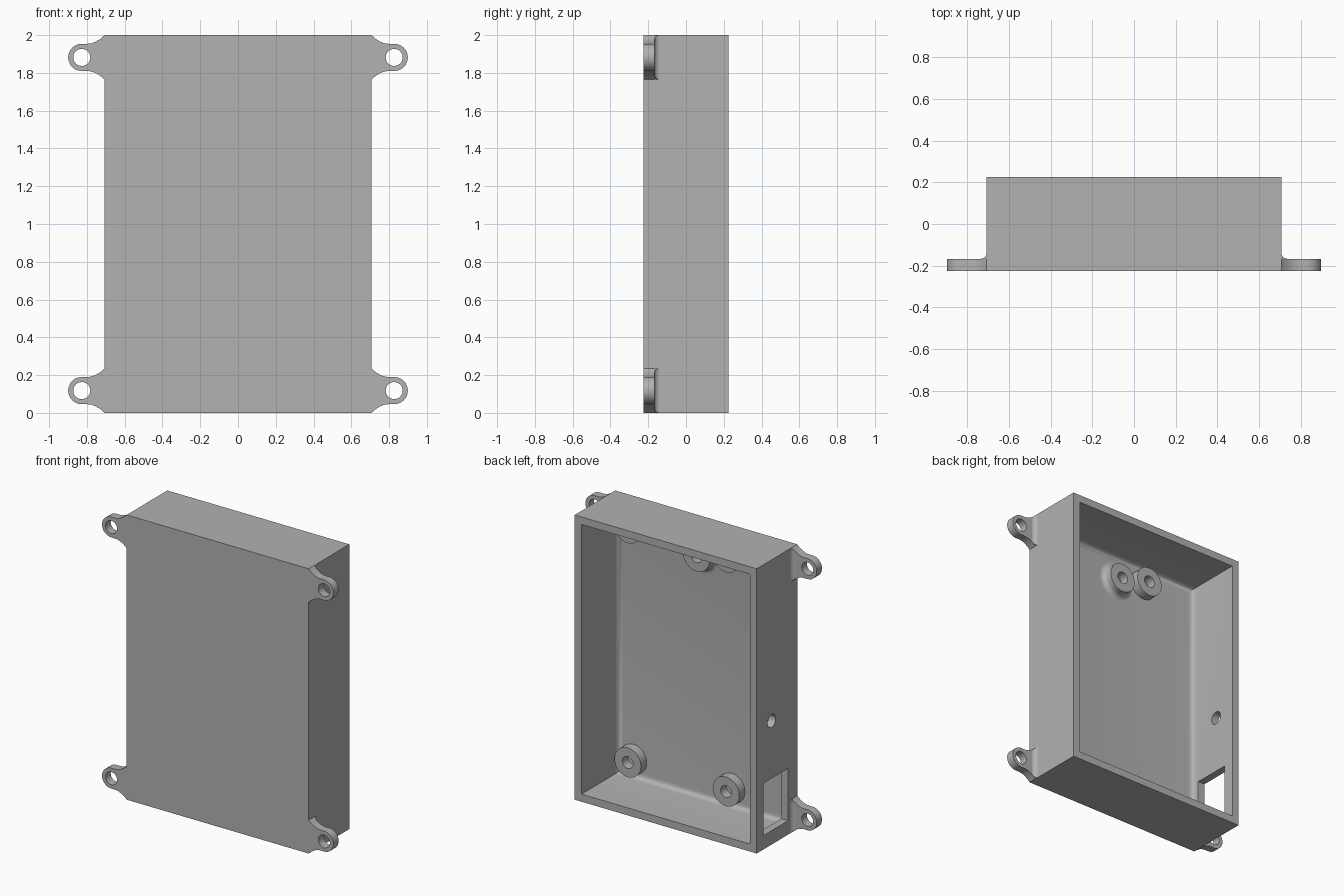
import bpy, bmesh, math
from mathutils import Matrix, Vector

if "Cube" in bpy.data.objects:
    bpy.data.objects.remove(bpy.data.objects["Cube"], do_unlink=True)

GREY = bpy.data.materials.new("plain grey")
GREY.use_nodes = True
GREY.diffuse_color = (0.445, 0.445, 0.445, 1)
GREY.node_tree.nodes["Principled BSDF"].inputs["Base Color"].default_value = GREY.diffuse_color

W, D, H = 0.707, 0.225, 2.0      # half width, half depth, height
WALL, FLOOR = 0.053, 0.045
FLOOR_Y = -D + FLOOR
TAB_Y = -0.167                   # back face of the mounting tabs
BOSS_Y = -0.115                  # top face of the standoffs


def finish(bm, name):
    bmesh.ops.recalc_face_normals(bm, faces=bm.faces)
    mesh = bpy.data.meshes.new(name)
    bm.to_mesh(mesh)
    bm.free()
    mesh.materials.append(GREY)
    ob = bpy.data.objects.new(name, mesh)
    bpy.context.collection.objects.link(ob)
    return ob


def activate(ob):
    bpy.ops.object.select_all(action="DESELECT")
    ob.select_set(True)
    bpy.context.view_layer.objects.active = ob


def smooth(ob):
    activate(ob)
    bpy.ops.object.shade_smooth_by_angle(angle=math.radians(35))


def box(name, lo, hi, floor_fillet=0):
    bm = bmesh.new()
    lo, hi = Vector(lo), Vector(hi)
    size = Matrix.Diagonal((*(hi - lo), 1))
    bmesh.ops.create_cube(bm, size=1, matrix=Matrix.Translation((lo + hi) / 2) @ size)
    if floor_fillet:
        edges = [e for e in bm.edges if all(abs(v.co.y - lo.y) < 1e-5 for v in e.verts)]
        bmesh.ops.bevel(bm, geom=edges, offset=floor_fillet, segments=6,
                        profile=0.5, affect="EDGES")
    return finish(bm, name)


def cylinder(name, centre, radius, length, axis):
    bm = bmesh.new()
    turn = Matrix.Rotation(math.pi / 2, 4, "Y" if axis == "X" else "X")
    bmesh.ops.create_cone(bm, cap_ends=True, segments=40, radius1=radius, radius2=radius,
                          depth=length, matrix=Matrix.Translation(centre) @ turn)
    return finish(bm, name)


def cut(ob, cutter):
    cutter.hide_render = True
    mod = ob.modifiers.new("cut", "BOOLEAN")
    mod.operation, mod.solver, mod.object = "DIFFERENCE", "EXACT", cutter
    activate(ob)
    bpy.ops.object.modifier_apply(modifier=mod.name)
    bpy.data.objects.remove(cutter, do_unlink=True)


def prism(name, loop, offset):
    """Extrude a closed loop of points, each by offset(point)."""
    bm = bmesh.new()
    a = [bm.verts.new(p) for p in loop]
    b = [bm.verts.new(offset(p)) for p in loop]
    bm.faces.new(a)
    bm.faces.new(b)
    for i in range(len(a)):
        j = (i + 1) % len(a)
        bm.faces.new((a[i], a[j], b[j], b[i]))
    return finish(bm, name)


# Open-backed tray with a filleted floor, a port and a round hole in its right wall
case = box("case", (-W, -D, 0), (W, D, H))
cut(case, box("cavity", (-W + WALL, FLOOR_Y, WALL), (W - WALL, D + 0.1, H - WALL), 0.04))
cut(case, box("port", (-W - 0.1, -0.123, 0.098), (-W + 0.1, 0.148, 0.465)))
cut(case, cylinder("cable_hole", (-W, 0.059, 0.868), 0.045, 0.2, "X"))
smooth(case)


# Standoffs: hollow posts on the floor
def standoff(name, x, z, flare=0):
    r, hole = 0.103, 0.042
    profile = [(hole, FLOOR_Y - 0.005), (hole, BOSS_Y), (r, BOSS_Y)]
    for i in range(7):
        t = i / 6 * math.pi / 2
        profile.append((r + flare * (1 - math.cos(t)), FLOOR_Y + flare * (1 - math.sin(t))))
        if not flare:
            break
    bm = bmesh.new()
    verts = [bm.verts.new((x + p, y, z)) for p, y in profile]
    edges = [bm.edges.new(pair) for pair in zip(verts, verts[1:])]
    bmesh.ops.spin(bm, geom=verts + edges, cent=(x, 0, z), axis=(0, 1, 0),
                   angle=2 * math.pi, steps=40, use_merge=False)
    bmesh.ops.remove_doubles(bm, verts=bm.verts, dist=1e-4)
    smooth(finish(bm, name))


for side, x in (("left", 0.534), ("right", -0.23)):
    for level, z in (("lower", 0.178), ("upper", H - 0.178)):
        standoff(f"{level}_{side}_standoff", x, z)
standoff("upper_middle_standoff", 0.0, 1.766, flare=0.035)

# Mounting tabs: an eyelet on a flared neck, with a fillet against the wall
EX, EZ, ER = 0.827, 0.118, 0.072
NECK = 0.8


def flare_at(x):
    return max(0, (NECK - x) / (NECK - W)) ** 2


def low(x):
    return (EZ - ER) * (1 - flare_at(x))


def high(x):
    return EZ + ER + 0.045 * flare_at(x)


def tab(name, sx, top):
    def place(x, y, z):
        return Vector((sx * x, y, H - z if top else z))

    xs = [W + (NECK - W) * i / 8 for i in range(9)]
    outline = [(W - 0.02, 0.0)] + [(x, low(x)) for x in xs]
    outline += [(EX + ER * math.sin(t), EZ - ER * math.cos(t))
                for t in (math.pi * i / 24 for i in range(25))]
    outline += [(x, high(x)) for x in reversed(xs)] + [(W - 0.02, high(W))]
    ob = prism(name, [place(x, -D, z) for x, z in outline],
               lambda p: p + Vector((0, TAB_Y + D, 0)))
    cut(ob, cylinder("eyelet_hole", place(EX, -0.2, EZ), 0.045, 0.3, "Y"))
    smooth(ob)

    # concave fillet between tab and wall
    r = 0.028
    section = [(W - 0.005, TAB_Y - 0.005), (W + r, TAB_Y - 0.005)]
    section += [(W + r * (1 - math.sin(t)), TAB_Y + r * (1 - math.cos(t)))
                for t in (math.pi / 2 * i / 6 for i in range(7))]
    section.append((W - 0.005, TAB_Y + r))
    loop = [place(x, y, low(max(x, W))) for x, y in section]
    smooth(prism(name + "_fillet", loop,
                 lambda p: place(abs(p.x), p.y, high(max(abs(p.x), W)))))


for side, sx in (("left", 1), ("right", -1)):
    for level, top in (("lower", False), ("upper", True)):
        tab(f"{level}_{side}_tab", sx, top)
